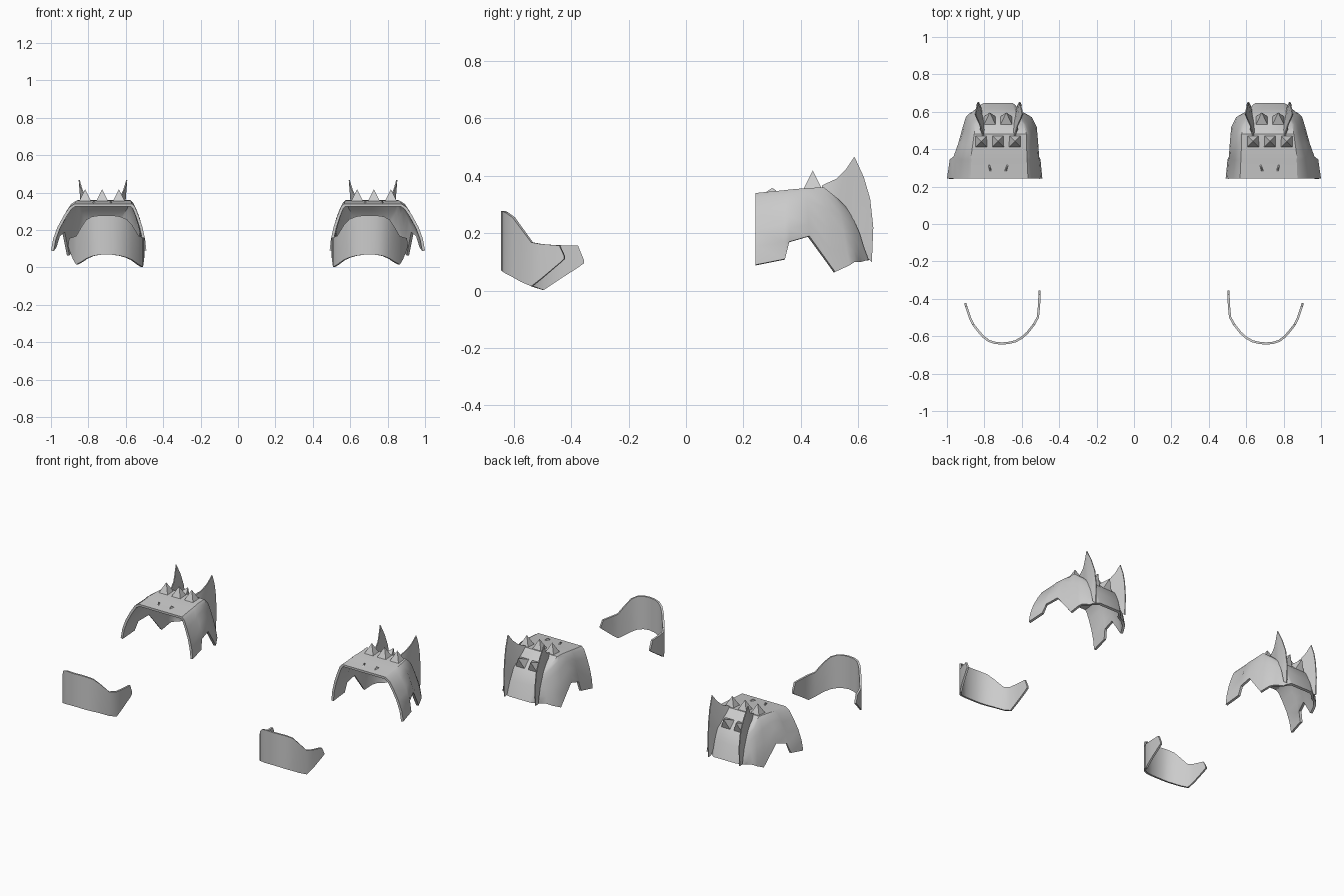
import bpy, bmesh, math
from mathutils import Matrix, Vector

if "Cube" in bpy.data.objects:
    bpy.data.objects.remove(bpy.data.objects["Cube"])

grey = bpy.data.materials.new("plain grey")
grey.diffuse_color = (0.6, 0.6, 0.6, 1)
grey.use_nodes = True
grey.node_tree.nodes["Principled BSDF"].inputs["Base Color"].default_value = grey.diffuse_color


def finish(name, bm, thickness=0, smooth=True):
    """Turn a bmesh into a mirrored, optionally thickened object."""
    me = bpy.data.meshes.new(name)
    bm.to_mesh(me)
    bm.free()
    me.materials.append(grey)
    ob = bpy.data.objects.new(name, me)
    bpy.context.collection.objects.link(ob)
    bpy.ops.object.select_all(action='DESELECT')
    ob.select_set(True)
    bpy.context.view_layer.objects.active = ob
    if thickness:
        mod = ob.modifiers.new("thickness", 'SOLIDIFY')
        mod.thickness = thickness
        mod.offset = -1
        bpy.ops.object.modifier_apply(modifier=mod.name)
    if smooth:
        bpy.ops.object.shade_smooth_by_angle(angle=math.radians(32))
    mirror = ob.modifiers.new("other_side", 'MIRROR')
    mirror.use_mirror_merge = False
    return ob


def sheet(bm, rows):
    """Quad grid through rows of points."""
    grid = [[bm.verts.new(p) for p in row] for row in rows]
    for a, b in zip(grid, grid[1:]):
        for j in range(len(a) - 1):
            bm.faces.new((a[j], a[j + 1], b[j + 1], b[j]))


# Heel shell: arches running from the front opening to the heel
# y_bottom, y_top, z_bottom, z_top, x_in, x_out, top_in, top_out
stations = [
    (.243, .243, .09, .34, .49, 1.00, .56, .885),
    (.345, .345, .11, .35, .50, .985, .565, .88),
    (.36, .36, .17, .352, .507, .965, .565, .88),
    (.43, .42, .19, .357, .512, .94, .57, .87),
    (.52, .48, .065, .36, .52, .915, .57, .86),
    (.57, .53, .088, .32, .545, .90, .585, .85),
    (.588, .58, .10, .27, .575, .885, .62, .82),
    (.60, .615, .10, .20, .60, .865, .64, .81),
    (.61, .648, .10, .11, .62, .845, .65, .80),
]
CURVE = [(0, 0), (.25, .1), (.5, .3), (.75, .6), (.93, .86), (1, 1.1)]


def arch(yb, yt, zb, zt, xi, xo, ti, to):
    def side(x0, x1):
        return [(x0 + (x1 - x0) * f, yb + (yt - yb) * h, zb + (zt - zb) * h)
                for h, f in CURVE]
    return side(xi, ti) + [((ti + to) / 2, yt, zt)] + side(xo, to)[::-1]


bm = bmesh.new()
sheet(bm, [arch(*s) for s in stations])
finish("heel_shell", bm, .015)

# Toe guard: curved band with swept-up wings (x, y, z_bottom, z_top)
band = [
    (.499, -.356, .095, .107), (.499, -.377, .08, .157), (.502, -.44, .04, .158),
    (.508, -.50, .002, .16), (.53, -.54, .015, .168), (.565, -.585, .04, .225),
    (.595, -.612, .053, .258), (.63, -.632, .062, .272), (.665, -.641, .067, .277),
    (.705, -.645, .07, .278), (.745, -.641, .067, .277), (.78, -.63, .06, .272),
    (.812, -.605, .047, .255), (.838, -.575, .03, .215), (.865, -.54, .015, .168),
    (.882, -.505, .042, .162), (.903, -.442, .095, .157), (.908, -.425, .11, .12),
]
bm = bmesh.new()
sheet(bm, [[(x, y, zb) for x, y, zb, zt in band],
           [(x, y, zt) for x, y, zb, zt in band]])
finish("toe_guard", bm, .012)

# Heel fins: blades thick at the root and thin at the outer edge (y, z, outward)
root = [(.47, .345, .085), (.50, .335, .088), (.53, .31, .09), (.56, .28, .095),
        (.585, .245, .1), (.605, .2, .102), (.62, .15, .105), (.635, .11, .11)]
edge = [(.475, .367, .085), (.525, .39, .1), (.558, .423, .115), (.587, .467, .127),
        (.62, .395, .12), (.642, .32, .113), (.653, .22, .11), (.648, .10, .11)]
for name, side in (("inner_fin", -1), ("outer_fin", 1)):
    def line(points, half):
        return [(.722 + side * (d + half), y, z) for y, z, d in points]
    loops = [line(root, -.012), line(edge, -.003), line(edge, .003), line(root, .012)]
    bm = bmesh.new()
    sheet(bm, loops + loops[:1])
    bmesh.ops.remove_doubles(bm, verts=bm.verts, dist=1e-5)
    bmesh.ops.holes_fill(bm, edges=bm.edges)
    bmesh.ops.recalc_face_normals(bm, faces=bm.faces)
    finish(name, bm)


def pyramid(bm, centre, size, height, tilt=0, turn=0):
    """Four-sided spike; tilt leans it backwards, turn spins it."""
    m = (Matrix.Translation(centre) @ Matrix.Rotation(-tilt, 4, 'X')
         @ Matrix.Rotation(turn, 4, 'Z'))
    sx, sy = size[0] / 2, size[1] / 2
    base = [bm.verts.new(m @ Vector(p)) for p in
            ((-sx, -sy, 0), (sx, -sy, 0), (sx, sy, 0), (-sx, sy, 0))]
    tip = bm.verts.new(m @ Vector((0, 0, height)))
    bm.faces.new(base[::-1])
    for i in range(4):
        bm.faces.new((base[i], base[(i + 1) % 4], tip))


# Spikes: three on top, two on the sloping heel
bm = bmesh.new()
for x in (.637, .727, .817):
    pyramid(bm, (x, .442, .35), (.068, .068), .068)
finish("top_spikes", bm, smooth=False)
bm = bmesh.new()
for x in (.683, .771):
    pyramid(bm, (x, .551, .295), (.064, .064), .064, math.radians(45))
finish("heel_spikes", bm, smooth=False)

# Small ridges near the front opening
bm = bmesh.new()
for x, turn in ((.681, .3), (.771, -.3)):
    pyramid(bm, (x, .30, .34), (.014, .05), .018, 0, turn)
finish("front_ridges", bm, smooth=False)
